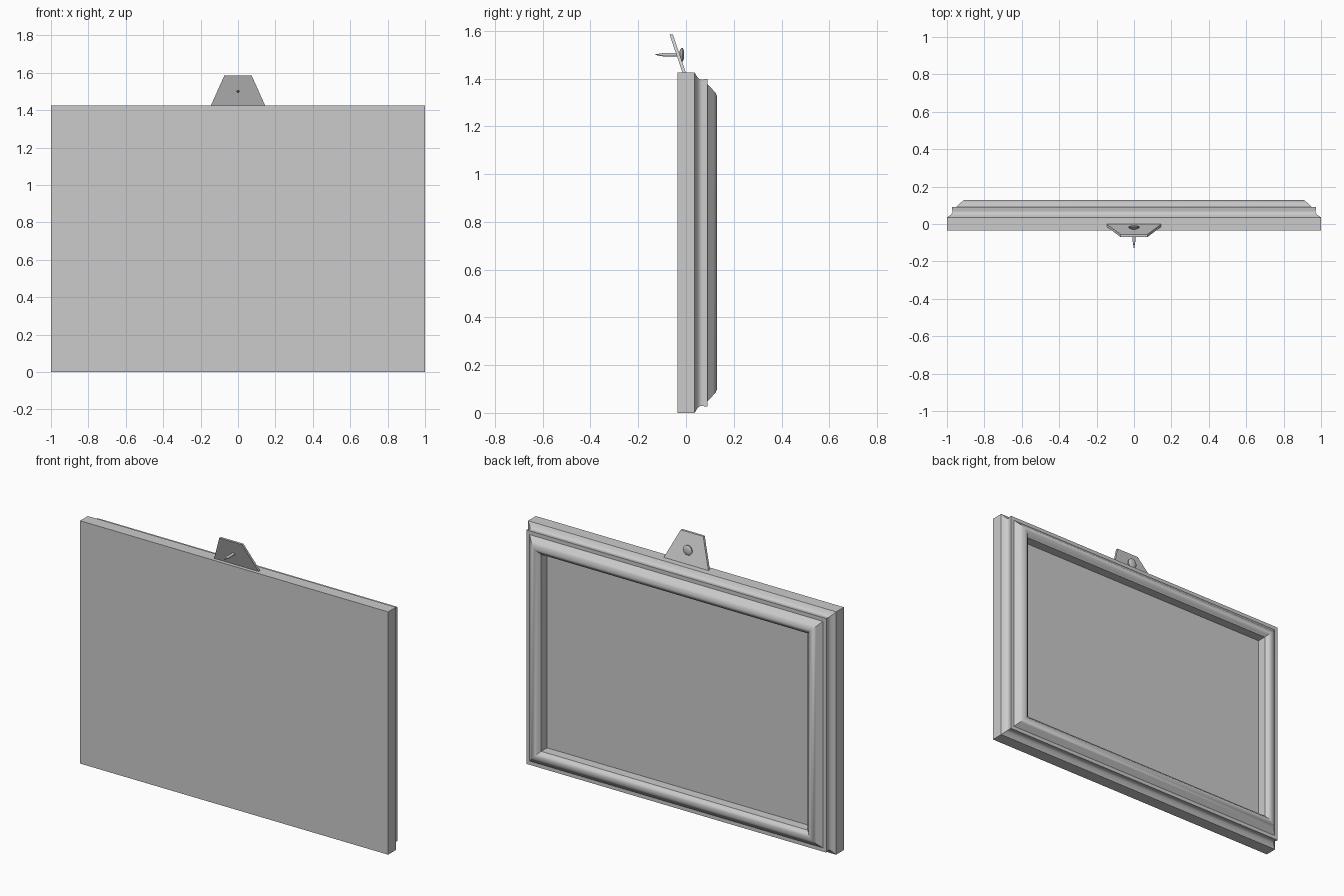
import bpy, bmesh, math
from mathutils import Matrix

if "Cube" in bpy.data.objects:
    bpy.data.objects.remove(bpy.data.objects["Cube"])

W, H = 1.0, 1.425          # half width and height of the frame
PANEL_Y, OPEN = 0.053, 0.135


def finish(name, bm, angle=None):
    bmesh.ops.recalc_face_normals(bm, faces=bm.faces)
    me = bpy.data.meshes.new(name)
    bm.to_mesh(me)
    bm.free()
    ob = bpy.data.objects.new(name, me)
    bpy.context.collection.objects.link(ob)
    if angle:
        bpy.ops.object.select_all(action='DESELECT')
        ob.select_set(True)
        bpy.context.view_layer.objects.active = ob
        bpy.ops.object.shade_smooth_by_angle(angle=math.radians(angle))
    return ob


def rect(bm, inset, y):
    x = W - inset
    return [bm.verts.new((a, y, b)) for a, b in
            ((-x, inset), (x, inset), (x, H - inset), (-x, H - inset))]


def loft(bm, rings):
    for a, b in zip(rings, rings[1:]):
        n = len(a)
        for i in range(n):
            j = (i + 1) % n
            bm.faces.new((a[i], a[j], b[j], b[i]))


# Mitred moulding: (inset from outer edge, depth), with a closed flat back
profile = [(0, -.036), (0, .036), (.012, .043), (.023, .051), (.029, .060),
           (.030, .068), (.027, .078), (.026, .090), (.048, .090),
           (.060, .101), (.074, .114), (.085, .124), (.096, .129),
           (.108, .128), (.119, .121), (.126, .113), (OPEN, .107),
           (OPEN, PANEL_Y)]
bm = bmesh.new()
rings = [rect(bm, *p) for p in profile]
loft(bm, rings)
bm.faces.new(rings[0])
finish("frame_moulding", bm, 35)

# Recessed picture surface
bm = bmesh.new()
bm.faces.new(list(reversed(rect(bm, OPEN, PANEL_Y))))
finish("picture_panel", bm)

# Leaning trapezoid hanger plate
bm = bmesh.new()
loops = []
for dy in (0, -.014):
    loops.append([bm.verts.new(p) for p in
                  ((-.147, .001 + dy, 1.42), (.147, .001 + dy, 1.42),
                   (.073, -.055 + dy, 1.585), (-.073, -.055 + dy, 1.585))])
loft(bm, loops)
for l in loops:
    bm.faces.new(l)
finish("hanger_plate", bm)

# Nail through the plate: revolved (radius, y) outline
outline = [(.001, -.130), (.008, -.090), (.008, -.030), (.020, -.025),
           (.028, -.020), (.029, -.014), (.022, -.010), (.010, -.008)]
bm = bmesh.new()
rings = [[bm.verts.new((r * math.cos(t * math.tau / 16), y,
                        1.5 + r * math.sin(t * math.tau / 16)))
          for t in range(16)] for r, y in outline]
loft(bm, rings)
bm.faces.new(rings[0])
bm.faces.new(rings[-1])
finish("nail", bm, 40)
